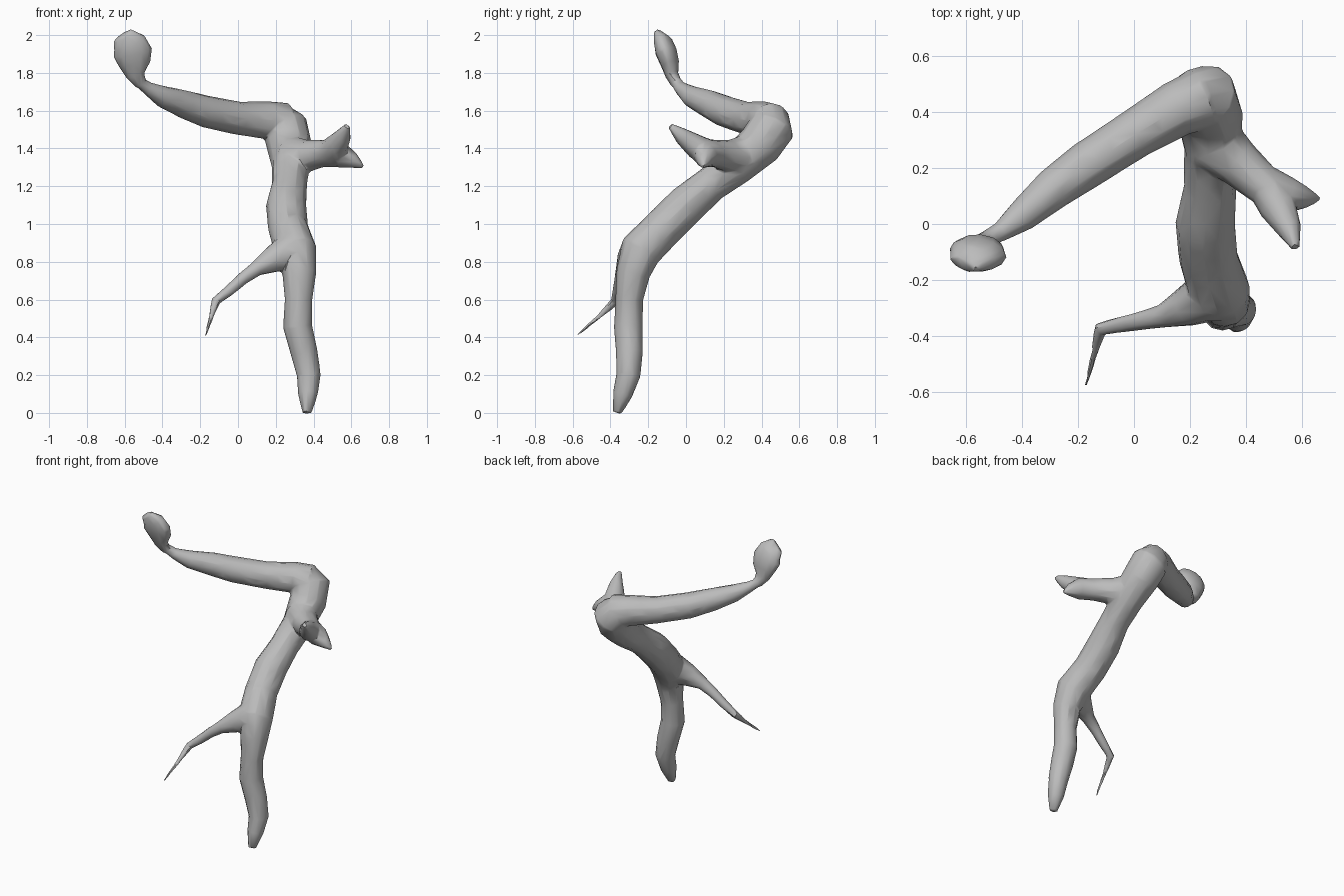
import bpy, bmesh, math
from mathutils import Vector

cube = bpy.data.objects.get("Cube")
if cube:
    bpy.data.objects.remove(cube, do_unlink=True)

wood = bpy.data.materials.new("plain grey")
wood.use_nodes = True
grey = (0.5, 0.5, 0.5, 1)
wood.diffuse_color = grey
wood.node_tree.nodes["Principled BSDF"].inputs["Base Color"].default_value = grey


def limb(bm, path, side=(1, 0, 0), sides=12):
    """Capped tube along (x, y, z, radius[, thickness]) points."""
    pts = [Vector(p[:3]) for p in path]
    u, rings = Vector(side), []
    for i, p in enumerate(path):
        t = (pts[min(i + 1, len(pts) - 1)] - pts[max(i - 1, 0)]).normalized()
        u = (u - t * u.dot(t)).normalized()
        v = t.cross(u)
        ring = []
        for k in range(sides):
            a = math.tau * k / sides
            ring.append(bm.verts.new(pts[i] + u * math.cos(a) * p[3] + v * math.sin(a) * p[-1]))
        rings.append(ring)
    for lo, hi in zip(rings, rings[1:]):
        for k in range(sides):
            n = (k + 1) % sides
            bm.faces.new((lo[k], lo[n], hi[n], hi[k]))
    bm.faces.new(rings[0][::-1])
    bm.faces.new(rings[-1])


bm = bmesh.new()

# Trunk: foot, slanted middle, and elbow
limb(bm, [(.365, -.365, 0, .025), (.37, -.335, .1, .053), (.375, -.305, .2, .064),
          (.35, -.3, .32, .072), (.315, -.305, .46, .077), (.32, -.3, .6, .073),
          (.325, -.28, .74, .09), (.305, -.24, .86, .112), (.265, -.12, .98, .106),
          (.255, 0, 1.1, .107), (.272, .13, 1.21, .094), (.28, .27, 1.31, .102),
          (.27, .39, 1.42, .12), (.25, .455, 1.51, .123), (.2, .45, 1.55, .1)])

# Long upper arm
limb(bm, [(.25, .45, 1.53, .112), (.15, .41, 1.55, .1), (0, .32, 1.56, .088),
          (-.17, .21, 1.595, .085), (-.29, .125, 1.635, .075), (-.4, .03, 1.675, .058),
          (-.48, -.03, 1.72, .035), (-.54, -.06, 1.765, .028)], (0, 0, 1))

# Flattened knob at the arm's end
limb(bm, [(-.52, -.05, 1.74, .03), (-.545, -.075, 1.79, .052, .036),
          (-.55, -.085, 1.85, .088, .05), (-.558, -.105, 1.91, .107, .058),
          (-.575, -.12, 1.96, .092, .05), (-.61, -.145, 2, .06, .025)])

# Forked side branch: shared stem and two tapered prongs
limb(bm, [(.28, .3, 1.36, .11), (.37, .22, 1.36, .085), (.45, .15, 1.375, .073),
          (.52, .09, 1.39, .06)], (0, 0, 1))
limb(bm, [(.46, .15, 1.37, .065), (.515, .06, 1.405, .068), (.555, -.02, 1.465, .045),
          (.577, -.085, 1.52, .016)], (0, 0, 1))
limb(bm, [(.47, .14, 1.37, .07), (.55, .1, 1.365, .068), (.61, .095, 1.335, .042),
          (.663, .09, 1.303, .01)], (0, 0, 1))

# Thin drooping twig
limb(bm, [(.28, -.25, .86, .1), (.18, -.3, .81, .07), (.1, -.33, .765, .042),
          (.03, -.345, .715, .034), (-.05, -.36, .645, .029), (-.12, -.375, .59, .025),
          (-.14, -.455, .515, .014), (-.172, -.58, .41, .007)], (0, 0, 1))

bmesh.ops.recalc_face_normals(bm, faces=bm.faces)
mesh = bpy.data.meshes.new("branch")
bm.to_mesh(mesh)
bm.free()
branch = bpy.data.objects.new("branch", mesh)
bpy.context.collection.objects.link(branch)
bpy.ops.object.select_all(action="DESELECT")
branch.select_set(True)
bpy.context.view_layer.objects.active = branch

# Fuse the limbs, soften the joints, and reduce to broad facets
fuse = branch.modifiers.new("fuse", "REMESH")
fuse.mode = "VOXEL"
fuse.voxel_size = 0.008
soften = branch.modifiers.new("soften", "SMOOTH")
soften.factor = 0.5
soften.iterations = 8
facet = branch.modifiers.new("facet", "DECIMATE")
facet.ratio = 0.02
for name in ("fuse", "soften", "facet"):
    bpy.ops.object.modifier_apply(modifier=name)

branch.data.materials.clear()
branch.data.materials.append(wood)
bpy.ops.object.shade_smooth_by_angle(angle=math.radians(40))
